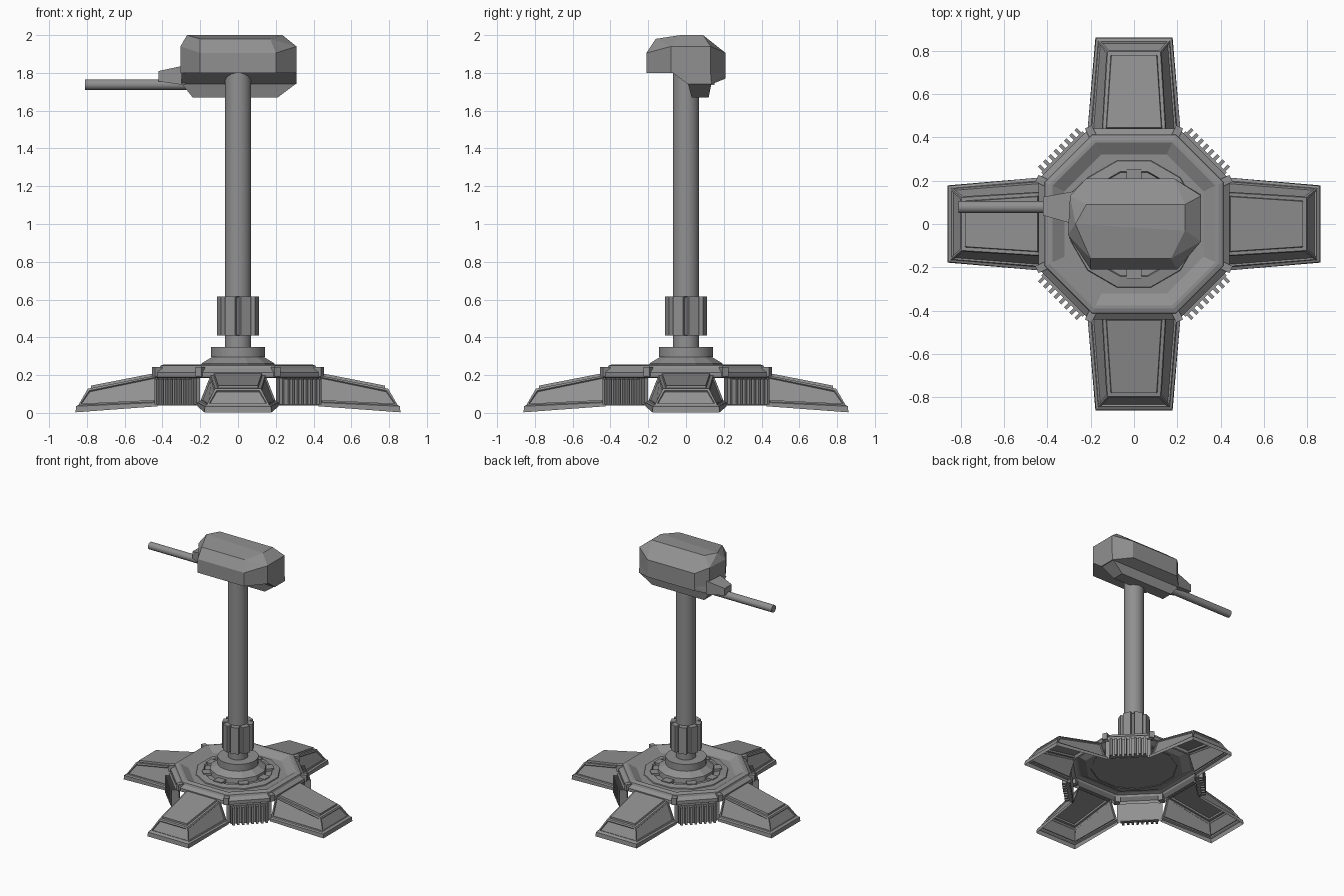
import bpy, bmesh
from math import pi, sin, cos, radians
from mathutils import Matrix, Vector

if "Cube" in bpy.data.objects:
    bpy.data.objects.remove(bpy.data.objects["Cube"], do_unlink=True)

GREY = (0.28, 0.28, 0.28, 1)
metal = bpy.data.materials.new("grey_metal")
metal.use_nodes = True
metal.diffuse_color = GREY
metal.node_tree.nodes["Principled BSDF"].inputs["Base Color"].default_value = GREY


def finish(name, bm, smooth=False):
    """Turn a bmesh into a named object with the metal material."""
    bmesh.ops.recalc_face_normals(bm, faces=bm.faces)
    mesh = bpy.data.meshes.new(name)
    bm.to_mesh(mesh)
    bm.free()
    mesh.materials.append(metal)
    obj = bpy.data.objects.new(name, mesh)
    bpy.context.collection.objects.link(obj)
    if smooth:
        bpy.ops.object.select_all(action="DESELECT")
        bpy.context.view_layer.objects.active = obj
        obj.select_set(True)
        bpy.ops.object.shade_smooth_by_angle(angle=radians(30))
    return obj


def loft(bm, rings, closed=True, skip=lambda level, i: False, cap_start=False, cap_end=True):
    """Bridge equal-sized rings of points; returns the wall faces and the end cap."""
    rows = [[bm.verts.new(p) for p in ring] for ring in rings]
    count = len(rows[0])
    walls = []
    for level, (low, high) in enumerate(zip(rows, rows[1:])):
        for i in range(count if closed else count - 1):
            if not skip(level, i):
                j = (i + 1) % count
                walls.append(bm.faces.new((low[i], low[j], high[j], high[i])))
    if cap_start:
        bm.faces.new(rows[0][::-1])
    cap = bm.faces.new(rows[-1]) if cap_end else None
    return walls, cap


def circle(radius, z, sides):
    return [(radius * cos(2 * pi * (i + .5) / sides), radius * sin(2 * pi * (i + .5) / sides), z)
            for i in range(sides)]


def revolve(name, profile, sides, smooth=False, cap_start=True):
    bm = bmesh.new()
    loft(bm, [circle(r, z, sides) for r, z in profile], cap_start=cap_start)
    return finish(name, bm, smooth)


def box(bm, centre, size, angle=0):
    """Box placed in a frame turned about the vertical axis."""
    m = Matrix.Rotation(angle, 4, "Z") @ Matrix.Translation(centre) @ Matrix.Diagonal((*size, 1))
    bmesh.ops.create_cube(bm, size=1, matrix=m)


def hull(name, points):
    bm = bmesh.new()
    for p in points:
        bm.verts.new(p)
    out = bmesh.ops.convex_hull(bm, input=bm.verts)
    junk = {g for g in out["geom_interior"] + out["geom_unused"] if isinstance(g, bmesh.types.BMVert)}
    bmesh.ops.delete(bm, geom=list(junk), context="VERTS")
    bmesh.ops.dissolve_limit(bm, angle_limit=radians(2), verts=bm.verts, edges=bm.edges)
    return finish(name, bm)


def octagon(a, z):
    h = a * .47
    return [(a, -h, z), (a, h, z), (h, a, z), (-h, a, z),
            (-a, h, z), (-a, -h, z), (-h, -a, z), (h, -a, z)]


# Open-bottomed octagonal base; the lowest walls exist only between the legs
bm = bmesh.new()
base_profile = [(.43, .04), (.43, .185), (.44, .19), (.44, .215), (.415, .235),
                (.41, .25), (.39, .257), (.375, .257), (.32, .225)]
loft(bm, [octagon(a, z) for a, z in base_profile],
     skip=lambda level, i: level == 0 and i % 2 == 0)
finish("base_shell", bm)

# Clamps on the rim corners
bm = bmesh.new()
for x, y, z in octagon(.425, .218):
    turn = Vector((x, y)).angle_signed(Vector((1, 0)))
    box(bm, (Vector((x, y)).length, 0, z), (.05, .035, .05), turn)
finish("rim_clamps", bm)


# Legs: open shells with a lip, inset side panels and a raised top panel
def leg_ring(hub, tip):
    (hx, hy, hz), (tx, ty, tz) = hub, tip
    return [(hx, hy, hz), (tx, ty, tz), (tx, -ty, tz), (hx, -hy, hz)]


def build_leg(name, angle):
    bm = bmesh.new()
    rings = [leg_ring((.425, .215, .035), (.86, .178, .003)),
             leg_ring((.425, .215, .055), (.857, .175, .035)),
             leg_ring((.425, .2, .06), (.845, .165, .042)),
             leg_ring((.425, .145, .2), (.795, .122, .128))]
    walls, top = loft(bm, rings, closed=False)
    bmesh.ops.recalc_face_normals(bm, faces=bm.faces)
    if top.normal.z < 0:
        bmesh.ops.reverse_faces(bm, faces=bm.faces)
    bmesh.ops.inset_individual(bm, faces=walls[-3:], thickness=.014, depth=0)
    bmesh.ops.inset_individual(bm, faces=walls[-3:], thickness=.004, depth=-.008)
    bmesh.ops.inset_individual(bm, faces=[top], thickness=.022, depth=0)
    bmesh.ops.inset_individual(bm, faces=[top], thickness=.004, depth=.013)
    bm.transform(Matrix.Rotation(angle, 4, "Z"))
    finish(name, bm)


for k, side in enumerate(("left", "back", "right", "front")):
    build_leg(side + "_leg", k * pi / 2)

# Cooling fins on the four diagonal walls
bm = bmesh.new()
for k in range(4):
    turn = pi / 4 + k * pi / 2
    box(bm, (.455, 0, .115), (.03, .27, .14), turn)
    for i in range(8):
        box(bm, (.48, (i - 3.5) * .034, .112), (.04, .016, .135), turn)
finish("cooling_fins", bm)

# Round hub with a slotted ring
revolve("hub_plate", [(.305, .22), (.3, .232), (.25, .24), (.245, .226), (.205, .226),
                      (.2, .262), (.135, .3)], 12, cap_start=False)
bm = bmesh.new()
for k in range(8):
    box(bm, (.223, 0, .235), (.06, .07, .02), k * pi / 4)
finish("hub_spokes", bm)
revolve("hub_disc", [(.145, .295), (.145, .348)], 24, smooth=True)

# Pole and its ribbed collar
revolve("pole", [(.071, .34), (.071, 1.8)], 20, smooth=True)
revolve("collar_core", [(.093, .412), (.093, .61)], 16)
bm = bmesh.new()
for k in range(8):
    box(bm, (.088, 0, .513), (.042, .058, .205), (k + .5) * pi / 4)
finish("collar_ribs", bm)

# Turret housing: faceted upper body, rear underside and belly
outline = [(.31, .13), (.31, -.08), (.2, -.21), (-.2, -.21),
           (-.305, -.05), (-.295, .13), (-.22, .21), (.185, .21)]
shoulder = [(x, y, 1.94 if abs(y) < .2 else 1.905) for x, y in outline]
roof = [(-.22, .09, 2), (.235, .09, 2), (.235, -.03, 2), (-.27, 0, 2),
        (.17, -.16, 1.98), (-.2, -.16, 1.98)]
hull("turret_body", shoulder + roof + [(x, y, 1.8) for x, y in outline])
rear = [(x, y, 1.8) for x, y in outline if y > 0]
rear += [(x, y, z) for x in (-.3, .31) for y, z in ((-.07, 1.8), (.01, 1.74), (.135, 1.74))]
rear += [(x, .21, 1.77) for x in (-.22, .185)]
hull("turret_rear", rear)
belly = [(x, y, 1.745) for x in (-.3, .31) for y in (.01, .135)]
belly += [(x, y, 1.67) for x in (-.24, .21) for y in (.03, .12)]
hull("turret_belly", belly)

# Gun mount and barrel
mount = [(-.42, y, z) for y in (.04, .125) for z in (1.755, 1.81)]
mount += [(-.28, y, z) for y in (.0, .15) for z in (1.735, 1.84)]
hull("gun_mount", mount)
bm = bmesh.new()
place = Matrix.Translation((-.525, .078, 1.738)) @ Matrix.Rotation(pi / 2, 4, "Y")
bmesh.ops.create_cone(bm, cap_ends=True, segments=16, radius1=.028, radius2=.028,
                      depth=.57, matrix=place)
finish("gun_barrel", bm, smooth=True)
